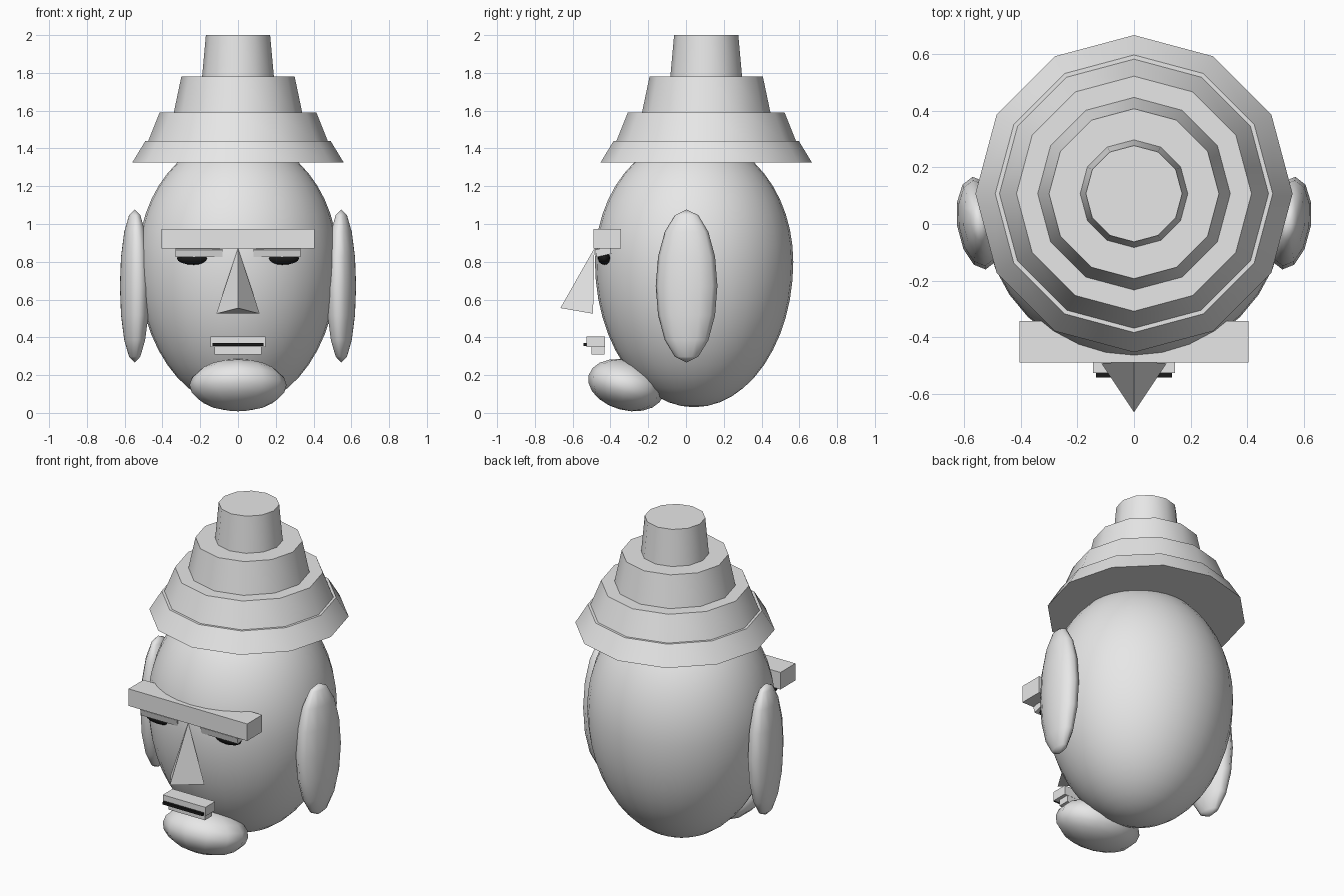
import bpy, bmesh, math
from mathutils import Matrix

if "Cube" in bpy.data.objects:
    bpy.data.objects.remove(bpy.data.objects["Cube"])


def material(name, value):
    m = bpy.data.materials.new(name)
    m.diffuse_color = (value, value, value, 1)
    m.use_nodes = True
    m.node_tree.nodes["Principled BSDF"].inputs["Base Color"].default_value = m.diffuse_color
    return m


STONE = material("light grey", 0.8)
DARK = material("near black", 0.01)


def finish(name, bm, mat, loc=(0, 0, 0), rot=(0, 0, 0), smooth=None):
    bmesh.ops.recalc_face_normals(bm, faces=bm.faces)
    mesh = bpy.data.meshes.new(name)
    bm.to_mesh(mesh)
    bm.free()
    mesh.materials.append(mat)
    ob = bpy.data.objects.new(name, mesh)
    ob.location = loc
    ob.rotation_euler = [math.radians(a) for a in rot]
    bpy.context.collection.objects.link(ob)
    if smooth:
        bpy.ops.object.select_all(action='DESELECT')
        ob.select_set(True)
        bpy.context.view_layer.objects.active = ob
        bpy.ops.object.shade_smooth_by_angle(angle=math.radians(smooth))
    return ob


def ellipsoid(name, loc, radii, mat=STONE, rot=(0, 0, 0), seg=12, rings=8, top=None):
    bm = bmesh.new()
    bmesh.ops.create_uvsphere(bm, u_segments=seg, v_segments=rings, radius=1)
    for v in bm.verts:
        rz = top if top and v.co.z > 0 else radii[2]
        v.co = (v.co.x * radii[0], v.co.y * radii[1], v.co.z * rz)
    return finish(name, bm, mat, loc, rot, smooth=80)


def box(name, loc, size, mat=STONE, rot=(0, 0, 0)):
    bm = bmesh.new()
    bmesh.ops.create_cube(bm, size=1, matrix=Matrix.Diagonal((*size, 1)))
    return finish(name, bm, mat, loc, rot)


# Egg-shaped head, shorter above its widest level
ellipsoid("head", (0, 0.043, 0.8), (0.53, 0.525, 0.77), seg=32, rings=24, top=0.66)

# Chin, lower towards the neck
ellipsoid("chin", (0, -0.317, 0.147), (0.257, 0.205, 0.133), rot=(-15, 0, 0), seg=12, rings=10)

# Stepped twelve-sided hat: bottom and top of each tier as radius, height
profile = [(0.56, 1.325), (0.49, 1.44), (0.475, 1.44), (0.415, 1.59),
           (0.34, 1.59), (0.30, 1.78), (0.19, 1.78), (0.17, 2.0)]
bm = bmesh.new()
loops = []
for r, z in profile:
    loops.append([bm.verts.new((r * math.sin(i * math.pi / 6), r * math.cos(i * math.pi / 6), z))
                  for i in range(12)])
for a, b in zip(loops, loops[1:]):
    for i in range(12):
        j = (i + 1) % 12
        bm.faces.new((a[i], a[j], b[j], b[i]))
bm.faces.new(loops[0])
bm.faces.new(loops[-1])
finish("stepped_hat", bm, STONE, (0, 0.107, 0), smooth=40)

# Ears, eyelids and eyes on both sides
for side, s in (("left", -1), ("right", 1)):
    ellipsoid(side + "_ear", (s * 0.547, 0.003, 0.672), (0.078, 0.165, 0.405), rot=(0, 0, -8 * s))
    box(side + "_eyelid", (s * 0.206, -0.438, 0.853), (0.25, 0.08, 0.04), rot=(13, 0, 0))
    ellipsoid(side + "_eye", (s * 0.234, -0.432, 0.818), (0.09, 0.034, 0.034), DARK, seg=16)

# Brow
box("brow", (0, -0.416, 0.922), (0.81, 0.146, 0.105))

# Wedge nose
bm = bmesh.new()
top, tip, left, right = [bm.verts.new(p) for p in (
    (0, -0.485, 0.872), (0, -0.665, 0.555), (-0.115, -0.492, 0.525), (0.115, -0.492, 0.525))]
for f in ((top, left, tip), (top, tip, right), (tip, left, right), (top, right, left)):
    bm.faces.new(f)
finish("nose", bm, STONE)

# Mouth
box("upper_lip", (0, -0.478, 0.376), (0.29, 0.096, 0.056))
box("lower_lip", (0, -0.466, 0.33), (0.25, 0.07, 0.042))
box("mouth_line", (0, -0.533, 0.361), (0.27, 0.018, 0.016), DARK)
